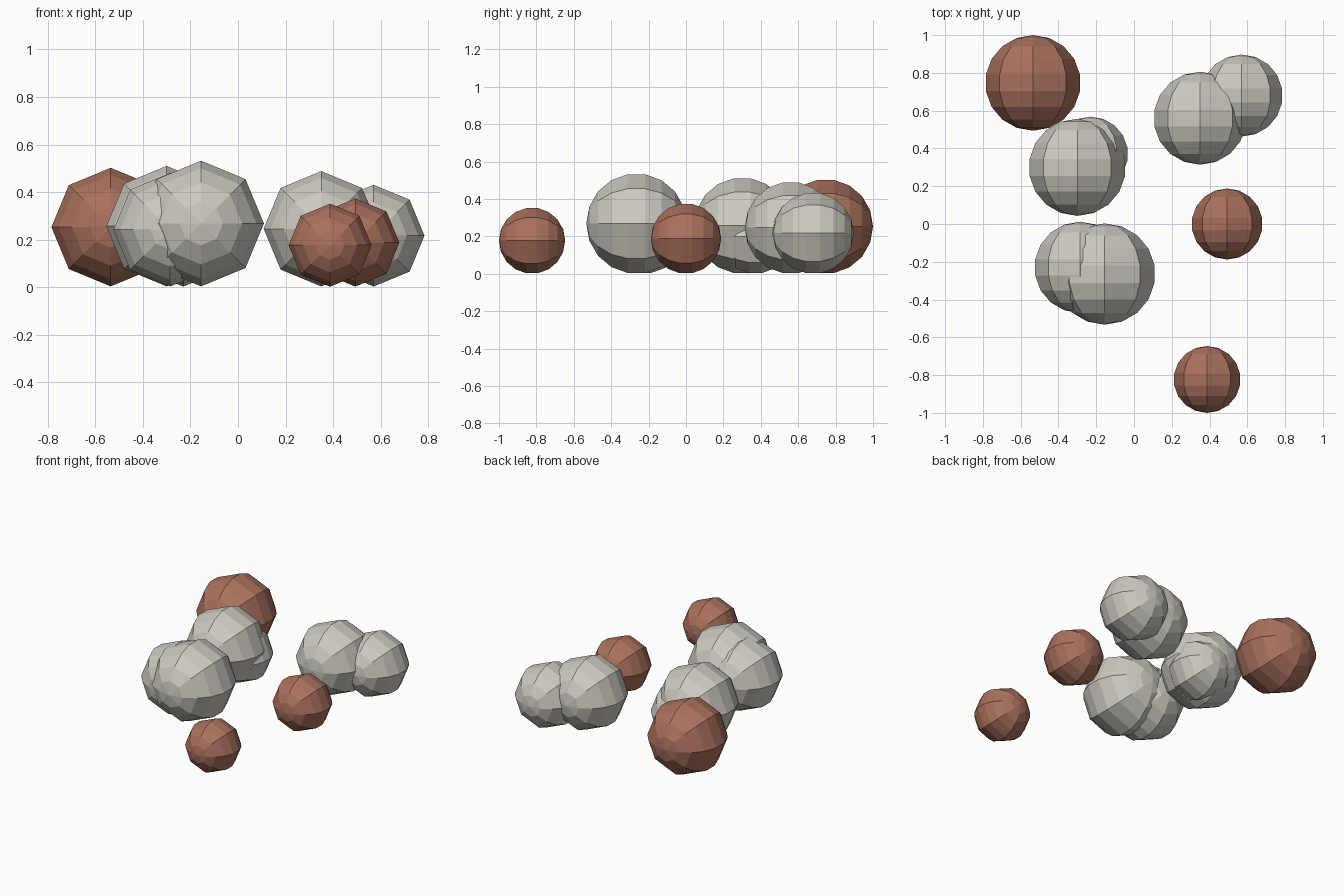
import bpy
import math

cube = bpy.data.objects.get("Cube")
if cube:
    bpy.data.objects.remove(cube, do_unlink=True)


def make_material(name, color):
    mat = bpy.data.materials.new(name)
    mat.use_nodes = True
    mat.diffuse_color = (*color, 1)
    mat.node_tree.nodes["Principled BSDF"].inputs["Base Color"].default_value = (*color, 1)
    return mat


pale_stone = make_material("pale stone", (0.60, 0.58, 0.52))
red_clay = make_material("red clay", (0.40, 0.165, 0.11))


def boulder(name, mat, x, y, radius):
    """Faceted eight-sided ball with its poles along y, resting on the ground."""
    bpy.ops.mesh.primitive_uv_sphere_add(
        segments=8, ring_count=9, radius=radius,
        location=(x, y, radius), rotation=(math.pi / 2, 0, 0))
    ball = bpy.context.object
    ball.name = name
    ball.data.materials.append(mat)
    bpy.ops.object.transform_apply(location=False, rotation=True, scale=False)
    bpy.ops.object.shade_flat()


# Pale stones, in overlapping clusters
boulder("back_right_stone", pale_stone, -0.30, 0.30, 0.257)
boulder("back_right_small_stone", pale_stone, -0.23, 0.37, 0.198)
boulder("front_right_stone", pale_stone, -0.285, -0.23, 0.242)
boulder("front_right_large_stone", pale_stone, -0.155, -0.265, 0.268)
boulder("back_left_stone", pale_stone, 0.35, 0.56, 0.246)
boulder("back_left_small_stone", pale_stone, 0.57, 0.68, 0.217)

# Red stones, lying apart
boulder("back_red_stone", red_clay, -0.535, 0.747, 0.253)
boulder("middle_red_stone", red_clay, 0.493, 0.0, 0.188)
boulder("front_red_stone", red_clay, 0.387, -0.823, 0.177)
